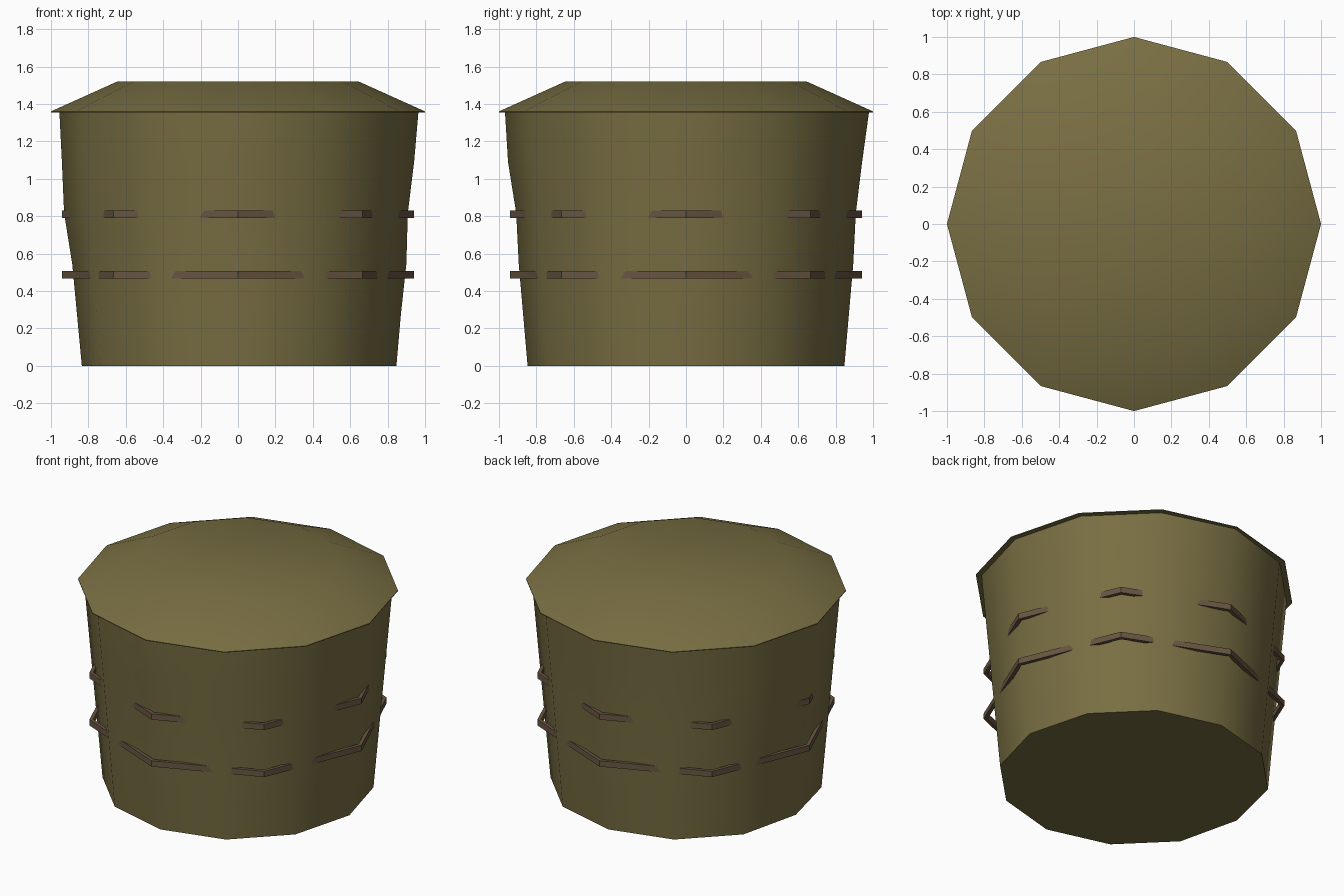
import bpy, bmesh, math

if "Cube" in bpy.data.objects:
    bpy.data.objects.remove(bpy.data.objects["Cube"])

def material(name, rgb):
    m = bpy.data.materials.new(name)
    m.diffuse_color = (*rgb, 1)
    m.use_nodes = True
    m.node_tree.nodes["Principled BSDF"].inputs["Base Color"].default_value = m.diffuse_color
    return m

olive = material("olive_wood", (0.19, 0.158, 0.056))
brown = material("brown_band", (0.138, 0.093, 0.054))

def lathe(name, profile, sides, mat, closed=False, smooth=0, nudge=None):
    """Spin (radius, z) points into a solid; nudge shifts single points (ring, side)."""
    bm = bmesh.new()
    rings = []
    for k, (r, z) in enumerate(profile):
        ring = []
        for i in range(sides):
            a = 2 * math.pi * i / sides
            rr = r + (nudge or {}).get((k, i), 0)
            ring.append(bm.verts.new((rr * math.cos(a), rr * math.sin(a), z)))
        rings.append(ring)
    n = len(rings)
    for k in range(n if closed else n - 1):
        lo, hi = rings[k], rings[(k + 1) % n]
        for i in range(sides):
            j = (i + 1) % sides
            bm.faces.new((lo[i], lo[j], hi[j], hi[i]))
    if not closed:
        bm.faces.new(rings[0][::-1])
        bm.faces.new(rings[-1])
    bmesh.ops.recalc_face_normals(bm, faces=bm.faces)
    me = bpy.data.meshes.new(name)
    bm.to_mesh(me)
    bm.free()
    me.materials.append(mat)
    ob = bpy.data.objects.new(name, me)
    bpy.context.collection.objects.link(ob)
    if smooth:
        bpy.ops.object.select_all(action='DESELECT')
        ob.select_set(True)
        bpy.context.view_layer.objects.active = ob
        bpy.ops.object.shade_smooth_by_angle(angle=math.radians(smooth))
    return ob

# Tapered tub with slightly uneven hand-made sides (side 0 = +x, 3 = +y, 6 = -x, 9 = -y)
uneven = {(0, 6): -0.012, (1, 6): -0.01, (2, 6): -0.008, (3, 6): 0.012, (5, 6): -0.01,
          (2, 0): 0.006, (3, 0): -0.01, (3, 3): -0.01, (3, 9): -0.01,
          (4, 9): 0.01, (5, 3): 0.014, (5, 9): 0.003}
tub = [(0.847 + 0.118 * k / 5, 1.36 * k / 5) for k in range(6)]
lathe("tub_body", tub, 12, olive, smooth=40, nudge=uneven)

# Shallow bevelled lid
lathe("lid", [(1.0, 1.355), (1.0, 1.36), (0.645, 1.52)], 12, olive, smooth=40)

# Eight-sided bands that poke out of the tub at their corners
for name, z in (("lower_band", 0.487), ("upper_band", 0.81)):
    lathe(name, [(0.94, z - 0.02), (0.94, z + 0.02),
                 (0.915, z + 0.02), (0.915, z - 0.02)], 8, brown, closed=True)
